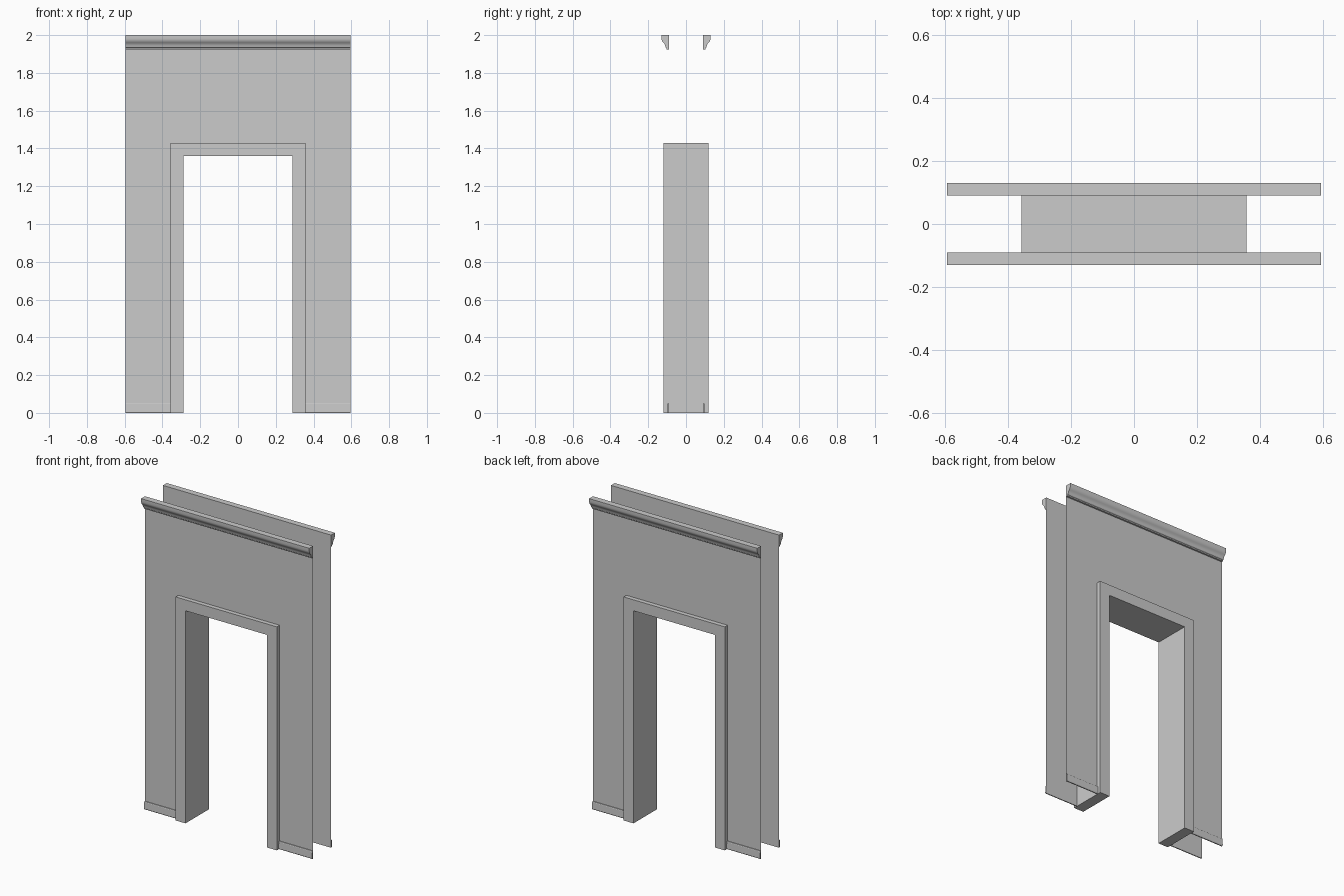
import bpy, bmesh

if "Cube" in bpy.data.objects:
    bpy.data.objects.remove(bpy.data.objects["Cube"])

W, H = 0.595, 2.0            # half width and height of the wall
WALL_Y = 0.091               # distance of each wall sheet from the centre
FRAME_W, FRAME_H = 0.358, 1.43
OPEN_W, OPEN_H = 0.288, 1.36


def arch(outer_w, outer_h, inner_w, inner_h):
    """Outline of an upside-down U in x, z."""
    return [(-outer_w, 0), (-inner_w, 0), (-inner_w, inner_h), (inner_w, inner_h),
            (inner_w, 0), (outer_w, 0), (outer_w, outer_h), (-outer_w, outer_h)]


def extrude_part(name, points, offset, mirror="", smooth=False):
    """Face from 3D points, swept by offset (None = flat sheet), optionally mirrored."""
    bm = bmesh.new()
    face = bm.faces.new([bm.verts.new(p) for p in points])
    if offset:
        new = bmesh.ops.extrude_face_region(bm, geom=[face], use_keep_orig=True)
        bmesh.ops.translate(bm, vec=offset,
                            verts=[g for g in new["geom"] if isinstance(g, bmesh.types.BMVert)])
        bmesh.ops.recalc_face_normals(bm, faces=bm.faces)
    else:
        face.normal_update()
        if face.normal.y > 0:
            face.normal_flip()
    mesh = bpy.data.meshes.new(name)
    bm.to_mesh(mesh)
    bm.free()
    ob = bpy.data.objects.new(name, mesh)
    bpy.context.collection.objects.link(ob)
    if mirror:
        mod = ob.modifiers.new("Mirror", "MIRROR")
        mod.use_axis = ["X" in mirror, "Y" in mirror, False]
        mod.use_mirror_merge = False
    if smooth:
        bpy.ops.object.select_all(action="DESELECT")
        ob.select_set(True)
        bpy.context.view_layer.objects.active = ob
        bpy.ops.object.shade_smooth_by_angle(angle=0.6)
    return ob


# Thin wall sheets, front and back
extrude_part("wall_sheet",
             [(x, -WALL_Y, z) for x, z in arch(W, H, FRAME_W, FRAME_H)], None, "Y")

# Solid door frame running through both walls
extrude_part("door_frame",
             [(x, -0.119, z) for x, z in arch(FRAME_W, FRAME_H, OPEN_W, OPEN_H)],
             (0, 0.238, 0))

# Curved cornice along the top of each wall (profile in y, z)
cornice = [(WALL_Y, 2), (0.13, 2), (0.13, 1.98), (0.127, 1.969), (0.121, 1.961),
           (0.115, 1.955), (0.111, 1.946), (0.108, 1.936), (0.103, 1.932),
           (0.102, 1.925), (WALL_Y, 1.925)]
extrude_part("cornice", [(-W, -y, z) for y, z in cornice], (2 * W, 0, 0), "Y", True)

# Baseboards on both sides of the door, front and back
base = [(WALL_Y, 0.05), (0.097, 0.05), (0.099, 0.046), (0.1, 0.006),
        (0.097, 0), (WALL_Y, 0)]
extrude_part("baseboard", [(FRAME_W, -y, z) for y, z in base],
             (W - FRAME_W, 0, 0), "XY")
